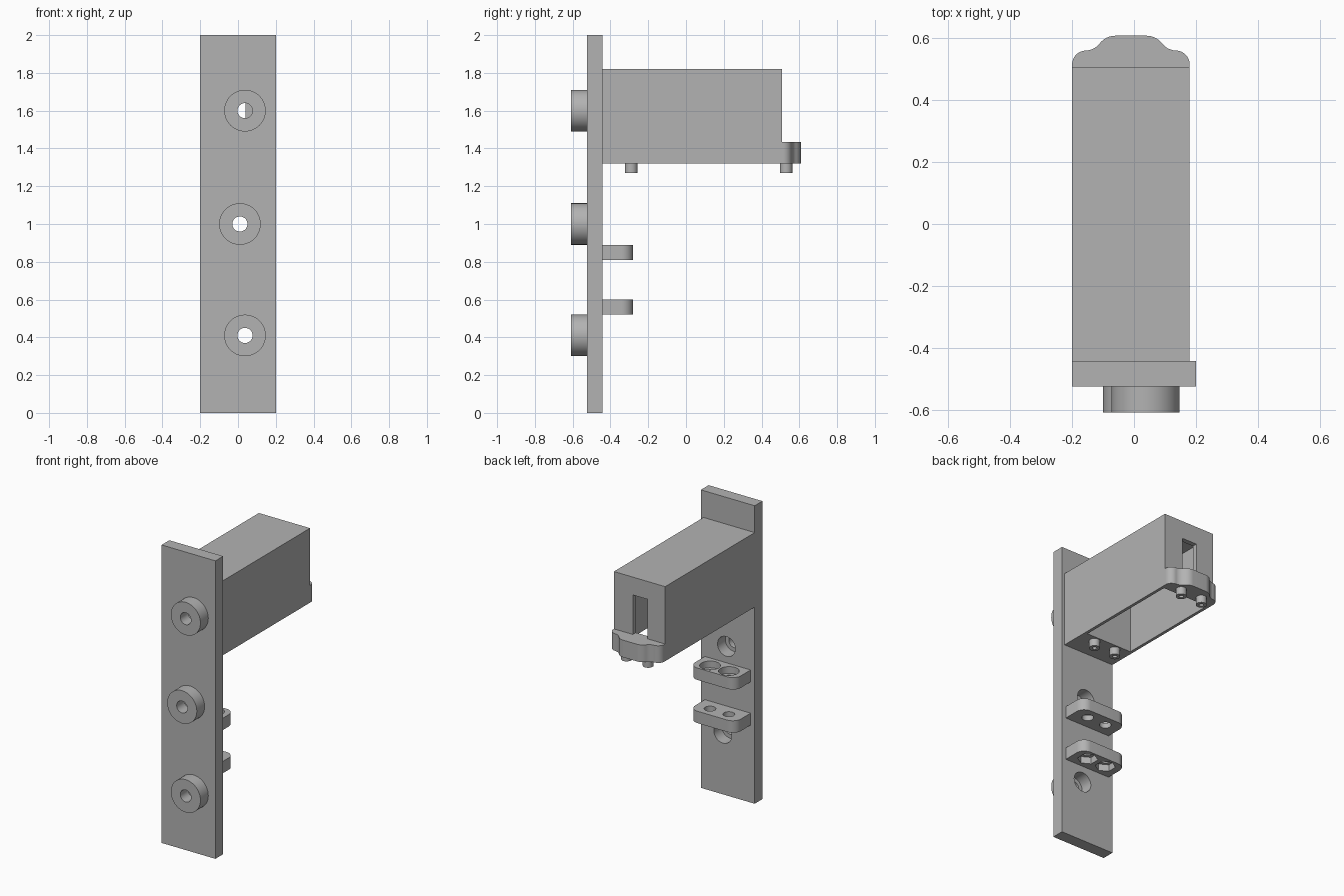
import bpy, bmesh, math
from mathutils import Vector, Matrix

if "Cube" in bpy.data.objects:
    bpy.data.objects.remove(bpy.data.objects["Cube"])

grey = bpy.data.materials.new("plain_grey")
grey.use_nodes = True
grey.diffuse_color = (0.45, 0.45, 0.45, 1)
grey.node_tree.nodes["Principled BSDF"].inputs["Base Color"].default_value = (0.45, 0.45, 0.45, 1)


def make(name, bm):
    bmesh.ops.recalc_face_normals(bm, faces=bm.faces)
    mesh = bpy.data.meshes.new(name)
    bm.to_mesh(mesh)
    bm.free()
    mesh.materials.append(grey)
    obj = bpy.data.objects.new(name, mesh)
    bpy.context.collection.objects.link(obj)
    return obj


def box(name, x, y, z):
    bm = bmesh.new()
    bmesh.ops.create_cube(bm, size=1)
    for v in bm.verts:
        v.co = [lo + (c + 0.5) * (hi - lo) for c, (lo, hi) in zip(v.co, (x, y, z))]
    return make(name, bm)


def cylinder(name, radius, start, end, sides=48):
    a, b = Vector(start), Vector(end)
    turn = (b - a).to_track_quat("Z", "Y").to_matrix().to_4x4()
    bm = bmesh.new()
    bmesh.ops.create_cone(bm, cap_ends=True, segments=sides, radius1=radius, radius2=radius,
                          depth=(b - a).length, matrix=Matrix.Translation((a + b) / 2) @ turn)
    return make(name, bm)


def rounded_prism(name, corners, z):
    """Extrude an outline whose corners (x, y, trim) are rounded by arcs."""
    outline = []
    for i, (x, y, trim) in enumerate(corners):
        c = Vector((x, y))
        if not trim:
            outline.append(c)
            continue
        to_prev = (Vector(corners[i - 1][:2]) - c).normalized()
        to_next = (Vector(corners[(i + 1) % len(corners)][:2]) - c).normalized()
        w = math.sin(to_prev.angle(to_next) / 2)
        a, b = c + to_prev * trim, c + to_next * trim
        for k in range(11):
            t = k / 10
            p, q, r = (1 - t) ** 2, 2 * t * (1 - t) * w, t * t
            outline.append((a * p + c * q + b * r) / (p + q + r))
    bm = bmesh.new()
    face = bm.faces.new([bm.verts.new((p.x, p.y, z[0])) for p in outline])
    top = bmesh.ops.extrude_face_region(bm, geom=[face])["geom"]
    bmesh.ops.translate(bm, vec=(0, 0, z[1] - z[0]),
                        verts=[g for g in top if isinstance(g, bmesh.types.BMVert)])
    return make(name, bm)


def cut(obj, cutter):
    mod = obj.modifiers.new("cut", "BOOLEAN")
    mod.operation, mod.solver, mod.object = "DIFFERENCE", "EXACT", cutter
    bpy.context.view_layer.objects.active = obj
    bpy.ops.object.modifier_apply(modifier=mod.name)
    bpy.data.objects.remove(cutter)


PLATE_FRONT, PLATE_BACK, BOSS_FRONT = -0.525, -0.443, -0.608
BOX_END, BOX_BASE = 0.507, 1.32
MID = -0.01  # centre of the housing in x
parts = []

# Mounting plate, and hollow housing open underneath with a slot in its end
plate = box("back_plate", (-0.2, 0.2), (PLATE_FRONT, PLATE_BACK), (0, 2))
housing = box("housing", (-0.2, 0.18), (PLATE_BACK, BOX_END), (BOX_BASE, 1.82))
cut(housing, box("cavity", (-0.18, 0.16), (-0.25, 0.475), (1.2, 1.79)))
cut(housing, box("slot", (-0.07, 0.04), (0.4, 0.6), (1.435, 1.70)))
parts += [plate, housing]

# Round bosses, bored through and counterbored from behind
for label, x, z in (("upper", 0.037, 1.6), ("middle", 0.01, 1.0), ("lower", 0.037, 0.41)):
    boss = cylinder(label + "_boss", 0.11, (x, BOSS_FRONT, z), (x, PLATE_FRONT, z))
    cut(boss, cylinder("bore", 0.04, (x, -0.7, z), (x, -0.5, z)))
    cut(plate, cylinder("counterbore", 0.066, (x, -0.6, z), (x, -0.4, z)))
    parts.append(boss)
    if label == "upper":
        cut(housing, cylinder("counterbore", 0.066, (x, -0.5, z), (x, -0.2, z)))

# Wavy lip at the foot of the housing end
half = [(-0.19, BOX_END, 0), (-0.19, 0.56, 0.045), (-0.12, 0.56, 0.028), (-0.08, 0.608, 0.03)]
wave = half + [(-x, y, t) for x, y, t in reversed(half)]
parts.append(rounded_prism("end_lip", [(x + MID, y, t) for x, y, t in wave], (BOX_BASE, 1.435)))

# Hollow pins under the housing
for end, y in (("front", -0.29), ("rear", 0.53)):
    for side, x in (("left", 0.08), ("right", -0.08)):
        pin = cylinder(f"{end}_{side}_pin", 0.033, (MID + x, y, 1.27), (MID + x, y, BOX_BASE), 32)
        cut(pin, cylinder("pin_bore", 0.014, (MID + x, y, 1.2), (MID + x, y, 1.31), 24))
        parts.append(pin)

# Two clamp shelves: round recesses on top of one, hexagonal ones under the other
for label, low, high, pocket, sides in (("upper", 0.81, 0.89, (0.845, 1.0), 48),
                                        ("lower", 0.52, 0.60, (0.4, 0.565), 6)):
    corners = [(-0.17, PLATE_BACK, 0), (0.17, PLATE_BACK, 0), (0.17, -0.28, 0.06), (-0.17, -0.28, 0.06)]
    shelf = rounded_prism(label + "_shelf", corners, (low, high))
    for x in (-0.07, 0.07):
        cut(shelf, cylinder("hole", 0.036, (x, -0.355, low - 0.1), (x, -0.355, high + 0.1), 32))
        cut(shelf, cylinder("recess", 0.063, (x, -0.355, pocket[0]), (x, -0.355, pocket[1]), sides))
    parts.append(shelf)

# Smooth the round walls, keep edges sharp
bpy.ops.object.select_all(action="DESELECT")
for part in parts:
    part.select_set(True)
bpy.context.view_layer.objects.active = plate
bpy.ops.object.shade_smooth_by_angle(angle=math.radians(30))
